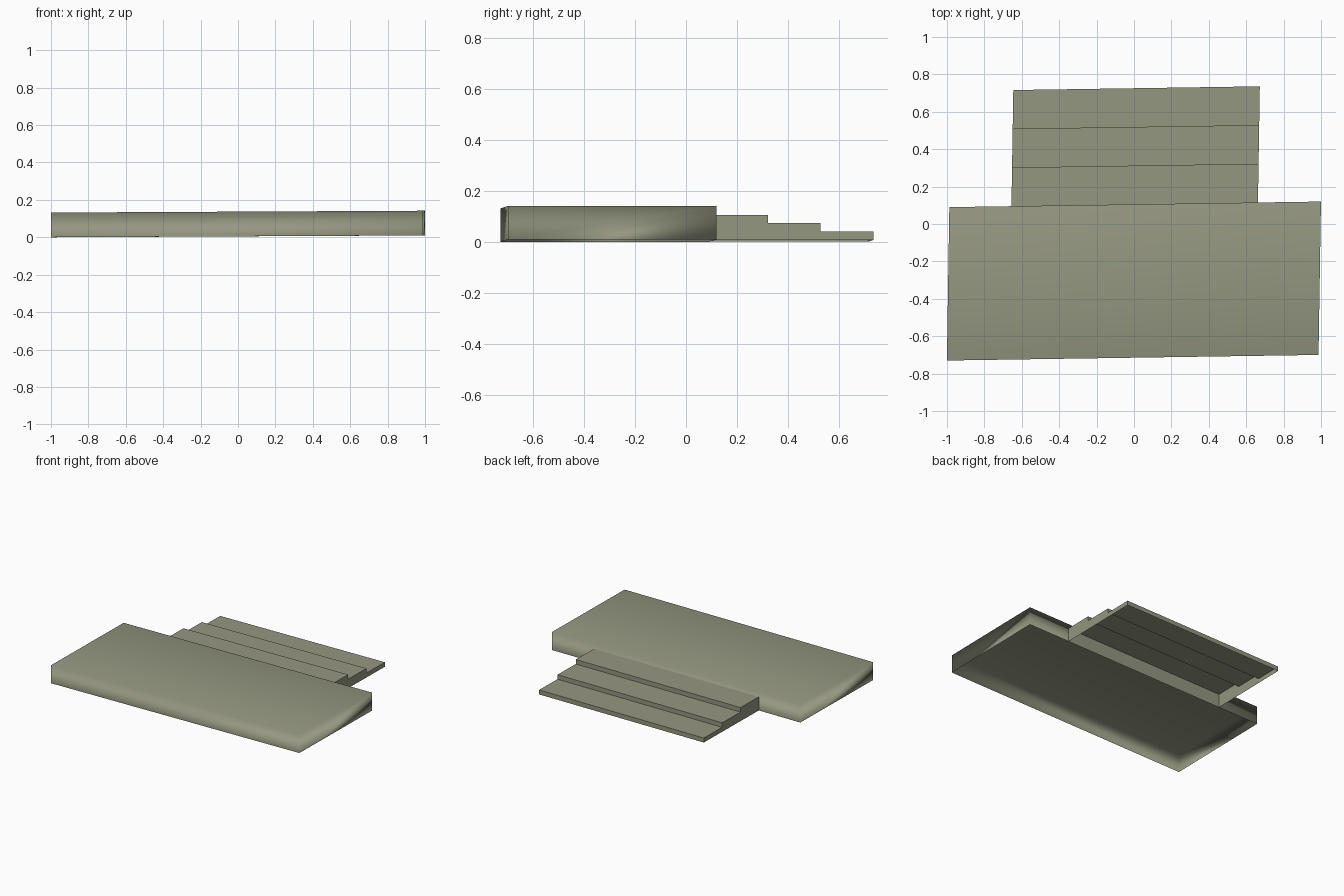
import bpy
import bmesh
from mathutils import Matrix

cube = bpy.data.objects.get("Cube")
if cube:
    bpy.data.objects.remove(cube, do_unlink=True)

# Single olive grey colour
olive = bpy.data.materials.new("olive_grey")
olive.use_nodes = True
colour = (0.30, 0.31, 0.22, 1)
olive.diffuse_color = colour
olive.node_tree.nodes["Principled BSDF"].inputs["Base Color"].default_value = colour

# Slight skew and lean shared by both parts
SKEW = Matrix(((1, 0.016, 0, 0),
               (0.015, 1, 0, 0),
               (0.005, 0, 1, 0.005),
               (0, 0, 0, 1)))


def extruded_shell(name, profile, x0, x1):
    """Extrude an open (y, z) profile along x, with end walls and no underside."""
    bm = bmesh.new()
    left = [bm.verts.new((x0, y, z)) for y, z in profile]
    right = [bm.verts.new((x1, y, z)) for y, z in profile]
    for i in range(len(profile) - 1):
        bm.faces.new((left[i], left[i + 1], right[i + 1], right[i]))
    bm.faces.new(left[::-1])
    bm.faces.new(right)
    bmesh.ops.recalc_face_normals(bm, faces=bm.faces)
    top = max(bm.faces, key=lambda f: f.calc_center_median().z)
    if top.normal.z < 0:
        bmesh.ops.reverse_faces(bm, faces=bm.faces)
    bm.transform(SKEW)
    mesh = bpy.data.meshes.new(name)
    bm.to_mesh(mesh)
    bm.free()
    mesh.materials.append(olive)
    obj = bpy.data.objects.new(name, mesh)
    bpy.context.collection.objects.link(obj)
    return obj


FRONT, BACK, HEIGHT = -0.715, 0.105, 0.132
STEPS, TREAD = 3, 0.207
RISE = HEIGHT / (STEPS + 1)

# Platform: hollow slab, softly shaded from the top down its walls
platform = extruded_shell("platform", [(FRONT, 0), (FRONT, HEIGHT), (BACK, HEIGHT), (BACK, 0)],
                          -0.989, 0.998)
platform.data.shade_smooth()
platform.modifiers.new("weighted_normals", "WEIGHTED_NORMAL")

# Steps: hollow flight going down behind the platform
profile = [(BACK, 0)]
for i in range(STEPS):
    z = RISE * (STEPS - i)
    profile += [(BACK + TREAD * i, z), (BACK + TREAD * (i + 1), z)]
profile.append((BACK + TREAD * STEPS, 0))
extruded_shell("steps", profile, -0.657, 0.661)
